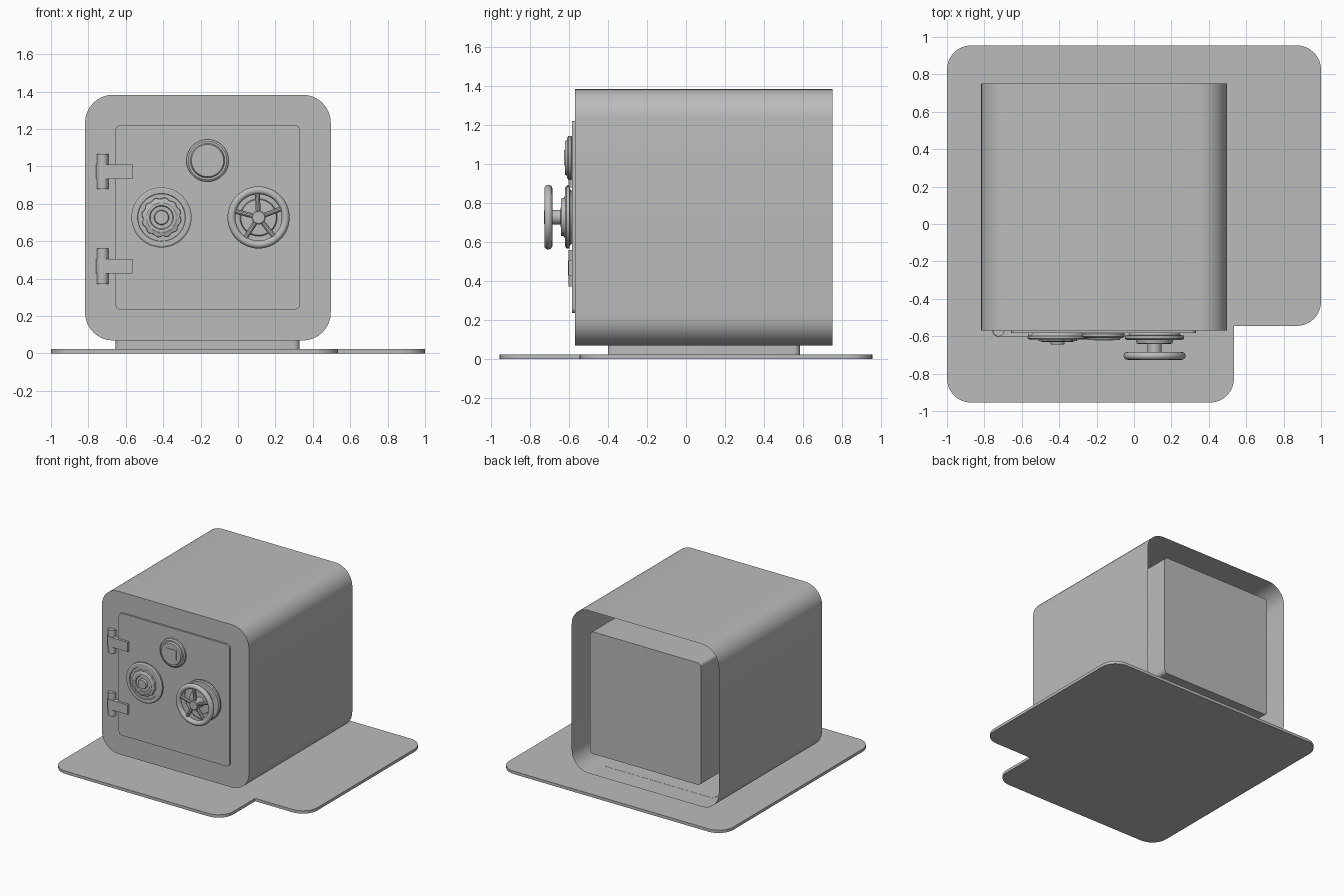
import bpy, bmesh, math
from mathutils import Vector

if "Cube" in bpy.data.objects:
    bpy.data.objects.remove(bpy.data.objects["Cube"])

grey = bpy.data.materials.new("metal grey")
grey.diffuse_color = (0.5, 0.5, 0.5, 1)
grey.use_nodes = True
grey.node_tree.nodes["Principled BSDF"].inputs["Base Color"].default_value = grey.diffuse_color
TAU = 2 * math.pi


def finish(name, bm, smooth=True):
    bmesh.ops.recalc_face_normals(bm, faces=bm.faces)
    me = bpy.data.meshes.new(name)
    bm.to_mesh(me)
    bm.free()
    me.materials.append(grey)
    ob = bpy.data.objects.new(name, me)
    bpy.context.collection.objects.link(ob)
    if smooth:
        bpy.ops.object.select_all(action='DESELECT')
        ob.select_set(True)
        bpy.context.view_layer.objects.active = ob
        bpy.ops.object.shade_smooth_by_angle(angle=math.radians(32))
    return ob


def corner(cx, cy, r, start, n=8):
    """Quarter arc, counter-clockwise from the start angle in degrees."""
    return [(cx + r * math.cos(math.radians(start + 90 * i / n)),
             cy + r * math.sin(math.radians(start + 90 * i / n))) for i in range(n + 1)]


def rounded(x0, x1, z0, z1, r):
    return (corner(x1 - r, z1 - r, r, 0) + corner(x0 + r, z1 - r, r, 90)
            + corner(x0 + r, z0 + r, r, 180) + corner(x1 - r, z0 + r, r, 270))


def loft(name, loops, cap_start=True, cap_end=True):
    """Skin a row of closed loops with equal point counts."""
    bm = bmesh.new()
    rings = [[bm.verts.new(p) for p in loop] for loop in loops]
    for a, b in zip(rings, rings[1:]):
        for i in range(len(a)):
            j = (i + 1) % len(a)
            bm.faces.new((a[i], a[j], b[j], b[i]))
    if cap_start:
        bm.faces.new(rings[0])
    if cap_end:
        bm.faces.new(rings[-1])
    return finish(name, bm)


def front(outline, y):
    return [(x, y, z) for x, z in outline]


def flat(outline, z):
    return [(x, y, z) for x, y in outline]


def turned(name, cx, cz, profile, n=48, teeth=()):
    """Turn (radius, y) points about an axis along y; listed rows get grip notches."""
    loops = []
    for k, (r, y) in enumerate(profile):
        loop = []
        for i in range(n):
            rr = r * (0.94 if k in teeth and i % 4 < 2 else 1)
            loop.append((cx + rr * math.cos(TAU * i / n), y, cz + rr * math.sin(TAU * i / n)))
        loops.append(loop)
    return loft(name, loops)


def box(name, x0, x1, y0, y1, z0, z1):
    return loft(name, [[(x0, y0, z), (x1, y0, z), (x1, y1, z), (x0, y1, z)] for z in (z0, z1)])


# Floor mat: L-shaped outline with round outer corners
r = 0.13
mat = (corner(1 - r, 0.955 - r, r, 0) + corner(-1 + r, 0.955 - r, r, 90)
       + corner(-1 + r, -0.955 + r, r, 180) + corner(0.535 - r, -0.955 + r, r, 270)
       + [(0.535, -0.545)] + corner(1 - r, -0.545 + r, r, 270))
loft("floor_mat", [flat(mat, 0), flat(mat, 0.023)])

# Pedestal
foot = rounded(-0.655, 0.328, -0.40, 0.583, 0.03)
loft("pedestal", [flat(foot, 0.02), flat(foot, 0.07)])

# Open-backed outer shell with front frame
outer = rounded(-0.818, 0.496, 0.069, 1.383, 0.15)
door = rounded(-0.657, 0.332, 0.235, 1.22, 0.03)
loft("outer_shell", [front(door, -0.569), front(outer, -0.569), front(outer, 0.75)], False, False)

# Inner chamber with the raised door as its front
loft("door_and_chamber", [front(door, -0.584), front(door, 0.748)])

# Two hinges: pin, knuckle and strap
for label, z in (("upper", 0.972), ("lower", 0.466)):
    for part, rad, h in (("pin", 0.031, 0.094), ("knuckle", 0.034, 0.039)):
        ring = [(-0.724 + rad * math.cos(TAU * i / 20), -0.57 + rad * math.sin(TAU * i / 20))
                for i in range(20)]
        loft(f"{label}_hinge_{part}", [flat(ring, z - h), flat(ring, z + h)])
    box(f"{label}_hinge_strap", -0.724, -0.563, -0.603, -0.57, z - 0.039, z + 0.039)

# Display dial with small screen
DX, DZ = -0.163, 1.031
turned("display_dial", DX, DZ, [(0.10, -0.58), (0.113, -0.588), (0.113, -0.602), (0.103, -0.609),
                                (0.092, -0.609), (0.086, -0.621)])
box("display_screen", DX - 0.048, DX + 0.048, -0.625, -0.62, DZ - 0.04, DZ + 0.04)

# Combination dial: stepped rings, notched grip and knob
turned("combination_dial", -0.409, 0.727,
       [(0.13, -0.58), (0.145, -0.595), (0.161, -0.598), (0.161, -0.611), (0.152, -0.617),
        (0.128, -0.617), (0.126, -0.611), (0.107, -0.611), (0.105, -0.625), (0.085, -0.628),
        (0.08, -0.632), (0.064, -0.632), (0.06, -0.626), (0.04, -0.626), (0.036, -0.643)],
       teeth=(7, 8))

# Wheel mount and shaft
WX, WZ, WY = 0.110, 0.727, -0.705
turned("wheel_mount", WX, WZ,
       [(0.13, -0.58), (0.14, -0.594), (0.158, -0.597), (0.158, -0.613), (0.15, -0.619),
        (0.10, -0.619), (0.095, -0.64), (0.037, -0.642), (0.037, -0.724), (0.032, -0.728)])

# Wheel rim
bm = bmesh.new()
M, N = 48, 12
ring = [[bm.verts.new((WX + (0.145 + 0.021 * math.cos(TAU * j / N)) * math.cos(TAU * i / M),
                       WY + 0.021 * math.sin(TAU * j / N),
                       WZ + (0.145 + 0.021 * math.cos(TAU * j / N)) * math.sin(TAU * i / M)))
         for j in range(N)] for i in range(M)]
for i in range(M):
    for j in range(N):
        a, b = ring[i], ring[(i + 1) % M]
        bm.faces.new((a[j], b[j], b[(j + 1) % N], a[(j + 1) % N]))
finish("wheel_rim", bm)

# Five wheel spokes
for k in range(5):
    a = math.radians(21 + 72 * k)
    u = Vector((math.cos(a), 0, math.sin(a)))
    v = Vector((-math.sin(a), 0, math.cos(a)))
    c = Vector((WX, WY, WZ))
    loft(f"wheel_spoke_{k + 1}",
         [[c + u * d + v * (0.013 * math.cos(TAU * i / 10)) + Vector((0, 0.013 * math.sin(TAU * i / 10), 0))
           for i in range(10)] for d in (0.02, 0.14)])
